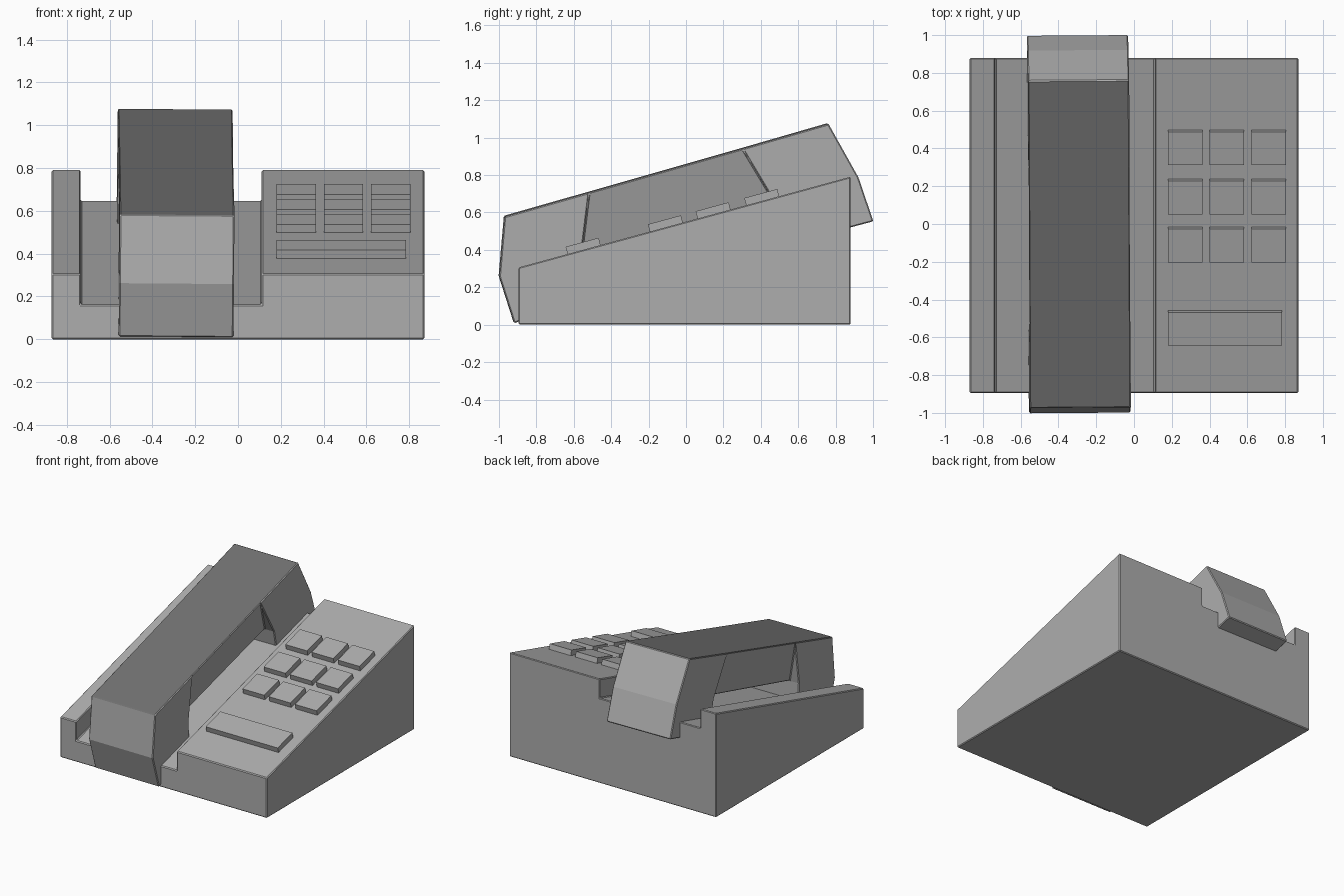
import bpy, bmesh, math
from mathutils import Matrix

if "Cube" in bpy.data.objects:
    bpy.data.objects.remove(bpy.data.objects["Cube"])

SLOPE = 0.485 / 1.775
TILT = math.atan(SLOPE)


def material(name, v):
    mat = bpy.data.materials.new(name)
    mat.diffuse_color = (v, v, v, 1)
    mat.use_nodes = True
    mat.node_tree.nodes["Principled BSDF"].inputs["Base Color"].default_value = mat.diffuse_color
    return mat


BODY = material("grey_plastic", 0.42)
DARK = material("dark_plastic", 0.17)


def deck_z(y):
    return 0.305 + (y + 0.9) * SLOPE


def add_object(name, bm):
    me = bpy.data.meshes.new(name)
    bm.to_mesh(me)
    bm.free()
    me.materials.append(BODY)
    ob = bpy.data.objects.new(name, me)
    bpy.context.collection.objects.link(ob)
    return ob


def make_object(name, verts, faces, bevel):
    bm = bmesh.new()
    vs = [bm.verts.new(v) for v in verts]
    for f in faces:
        bm.faces.new([vs[i] for i in f])
    bmesh.ops.recalc_face_normals(bm, faces=bm.faces)
    ob = add_object(name, bm)
    mod = ob.modifiers.new("edge_bevel", 'BEVEL')
    mod.width = bevel
    mod.segments = 1
    mod.limit_method = 'ANGLE'
    mod.angle_limit = math.radians(35)
    return ob


# Wedge base: one cross-section with a trough, lofted up the slope
xs = [-0.87, -0.87, -0.735, -0.735, 0.11, 0.11, 0.87, 0.87]
drop = [None, 0, 0, 0.145, 0.145, 0, 0, None]
n = len(xs)
verts = [(x, y, 0 if d is None else deck_z(y) - d)
         for y in (-0.895, 0.88) for x, d in zip(xs, drop)]
faces = [tuple(range(n)), tuple(range(n, 2 * n))]
faces += [(i, (i + 1) % n, (i + 1) % n + n, i + n) for i in range(n)]
make_object("phone_base", verts, faces, 0.006)

# Handset: side profile (y, z), full width at the ends, grip tapering downwards
prof = [(-0.92, 0.01), (-1.0, 0.26), (-0.972, 0.58), (-0.52, 0.709),
        (0.30, 0.943), (0.76, 1.076), (0.92, 0.79), (1.0, 0.555),
        (0.52, 0.427), (0.47, 0.66), (-0.56, 0.385), (-0.55, 0.15)]
HALF, GRIP = 0.268, 0.19
side = [(HALF, y, z) for y, z in prof] + [(GRIP, *prof[9]), (GRIP, *prof[10])]
m = len(side)
verts = side + [(-x, y, z) for x, y, z in side]
faces = []
for o in (0, m):
    for f in [(0, 1, 2, 3, 10, 11), (3, 4, 12, 13), (4, 5, 6, 7, 8, 9),
              (3, 13, 10), (4, 9, 12)]:
        faces.append(tuple(i + o for i in f))
top_start = len(faces) + 2
faces += [(i, i + 1, i + 1 + m, i + m) for i in range(8)]
faces += [(11, 0, m, 11 + m), (12, 13, 13 + m, 12 + m),
          (8, 9, 12, 12 + m, 9 + m, 8 + m),
          (11, 10, 13, 13 + m, 10 + m, 11 + m)]
handset = make_object("handset", verts, faces, 0.006)
pivot = Matrix.Translation((0, 0, 0.55))
handset.data.transform(Matrix.Translation((-0.292, 0, 0)) @ pivot
                       @ Matrix.Rotation(0.0075, 4, 'Z')
                       @ Matrix.Rotation(0.008, 4, 'Y') @ pivot.inverted())
# Darker panel along the handset back
handset.data.materials.append(DARK)
for i in range(top_start, top_start + 3):
    handset.data.polygons[i].material_index = 1


# Keys lying on the sloping deck
def key(name, x, y, width, depth):
    bm = bmesh.new()
    bmesh.ops.create_cube(bm, size=1, matrix=(
        Matrix.Translation((x, y, deck_z(y))) @ Matrix.Rotation(TILT, 4, 'X')
        @ Matrix.Translation((0, 0, 0.01))
        @ Matrix.Diagonal((width, depth, 0.06, 1))))
    add_object(name, bm)


for r, y in enumerate((0.41, 0.15, -0.105)):
    for c, x in enumerate((0.272, 0.492, 0.713)):
        key(f"key_{r}_{c}", x, y, 0.183, 0.183)
key("wide_key", 0.482, -0.545, 0.605, 0.183)
